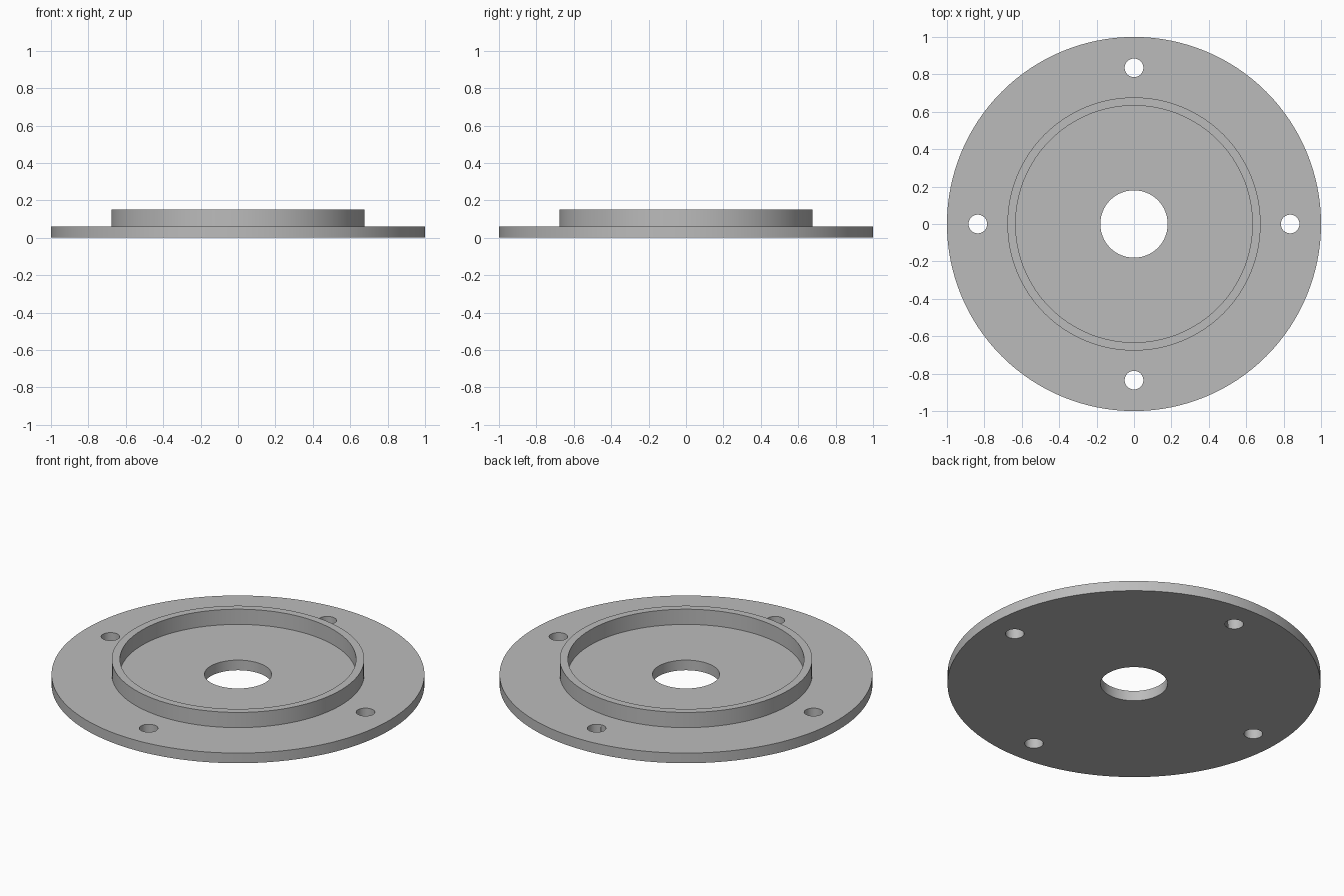
import bpy
import bmesh
from math import cos, sin, pi, radians

cube = bpy.data.objects.get("Cube")
if cube:
    bpy.data.objects.remove(cube, do_unlink=True)

# Dimensions
SEGMENTS = 128
FLANGE_R, BORE_R = 1.0, 0.18
RIM_OUTER, RIM_INNER = 0.677, 0.633
FLANGE_Z, RIM_Z = 0.06, 0.15
BOLT_R, BOLT_CIRCLE, BOLT_COUNT = 0.05, 0.835, 4

grey = bpy.data.materials.new("plain grey")
grey.use_nodes = True
colour = (0.5, 0.5, 0.5, 1)
grey.diffuse_color = colour
grey.node_tree.nodes["Principled BSDF"].inputs["Base Color"].default_value = colour


def revolve(name, profile):
    """Turn a closed (radius, height) outline around the z axis."""
    bm = bmesh.new()
    rings = [[bm.verts.new((r * cos(2 * pi * i / SEGMENTS), r * sin(2 * pi * i / SEGMENTS), z))
              for i in range(SEGMENTS)] for r, z in profile]
    for a, b in zip(rings, rings[1:] + rings[:1]):
        for i in range(SEGMENTS):
            j = (i + 1) % SEGMENTS
            bm.faces.new((a[i], a[j], b[j], b[i]))
    bmesh.ops.recalc_face_normals(bm, faces=bm.faces)
    mesh = bpy.data.meshes.new(name)
    bm.to_mesh(mesh)
    bm.free()
    obj = bpy.data.objects.new(name, mesh)
    bpy.context.collection.objects.link(obj)
    mesh.materials.append(grey)
    return obj


# Round flange with a raised rim and a centre bore
flange = revolve("rimmed_flange", [
    (BORE_R, 0), (FLANGE_R, 0), (FLANGE_R, FLANGE_Z),
    (RIM_OUTER, FLANGE_Z), (RIM_OUTER, RIM_Z),
    (RIM_INNER, RIM_Z), (RIM_INNER, FLANGE_Z), (BORE_R, FLANGE_Z)])

# Bolt holes, drilled through the flange
for k in range(BOLT_COUNT):
    angle = 2 * pi * k / BOLT_COUNT
    bpy.ops.mesh.primitive_cylinder_add(
        vertices=48, radius=BOLT_R, depth=1,
        location=(BOLT_CIRCLE * cos(angle), BOLT_CIRCLE * sin(angle), 0))
    drill = bpy.context.object
    drill.name = "bolt_hole_cutter"
    drill.hide_render = True
    drill.data.materials.append(grey)
    cut = flange.modifiers.new("bolt_hole", 'BOOLEAN')
    cut.operation = 'DIFFERENCE'
    cut.solver = 'EXACT'
    cut.object = drill
    bpy.ops.object.select_all(action='DESELECT')
    flange.select_set(True)
    bpy.context.view_layer.objects.active = flange
    bpy.ops.object.modifier_apply(modifier=cut.name)
    bpy.data.objects.remove(drill, do_unlink=True)

# Smooth round walls, crisp edges
bpy.ops.object.shade_smooth_by_angle(angle=radians(30))
